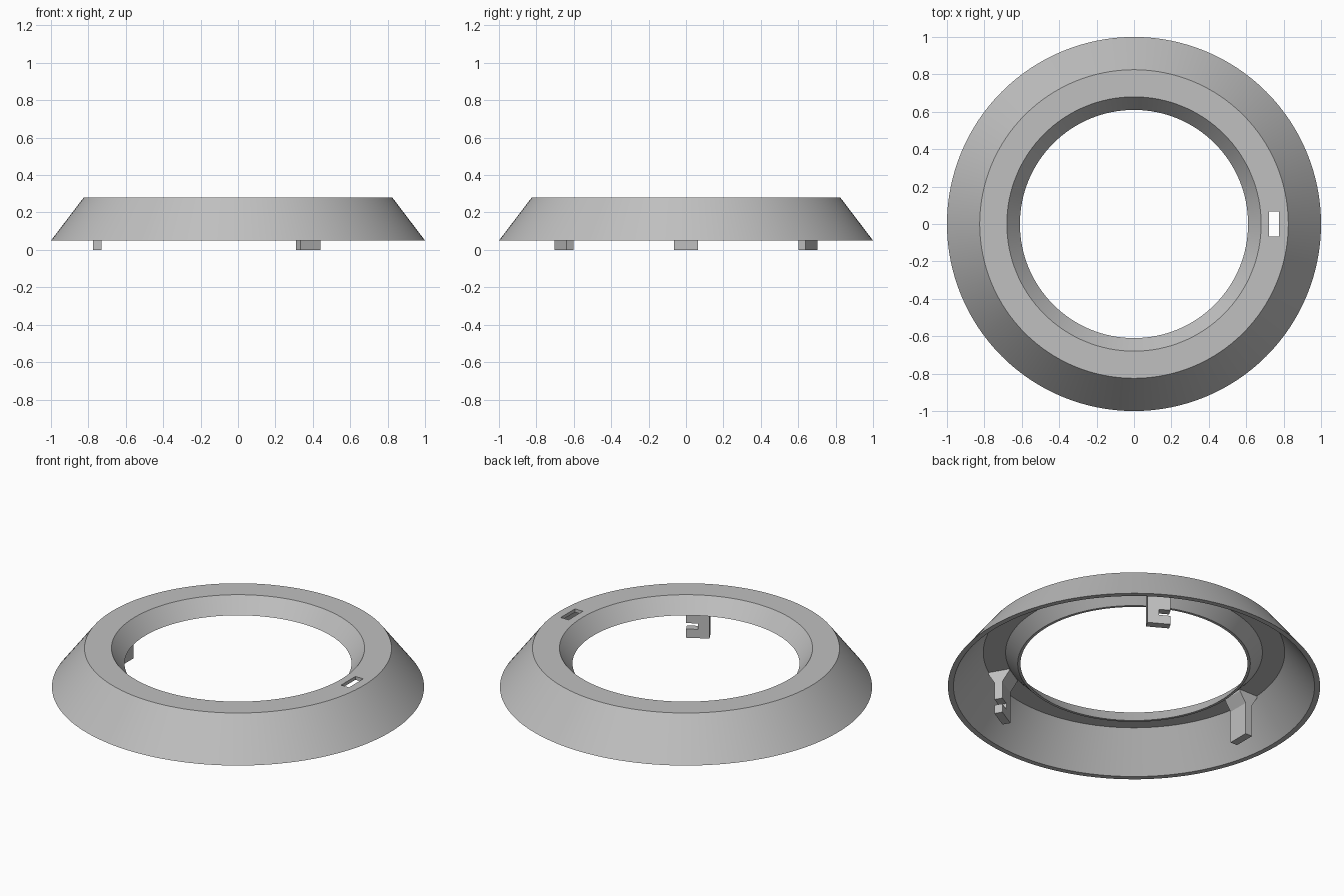
import bpy
import bmesh
from math import cos, sin, tau, radians
from mathutils import Matrix

SEGMENTS = 128

cube = bpy.data.objects.get("Cube")
if cube:
    bpy.data.objects.remove(cube, do_unlink=True)

grey = bpy.data.materials.new("light grey")
grey.use_nodes = True
colour = (0.53, 0.53, 0.53, 1)
grey.diffuse_color = colour
grey.node_tree.nodes["Principled BSDF"].inputs["Base Color"].default_value = colour


def make_object(name, bm):
    bmesh.ops.recalc_face_normals(bm, faces=bm.faces)
    mesh = bpy.data.meshes.new(name)
    bm.to_mesh(mesh)
    bm.free()
    mesh.materials.append(grey)
    obj = bpy.data.objects.new(name, mesh)
    bpy.context.collection.objects.link(obj)
    return obj


def lathe(name, profile):
    """Revolve a closed (radius, z) profile around the z axis."""
    bm = bmesh.new()
    rings = []
    for i in range(SEGMENTS):
        a = tau * i / SEGMENTS
        rings.append([bm.verts.new((r * cos(a), r * sin(a), z)) for r, z in profile])
    n = len(profile)
    for i in range(SEGMENTS):
        here, after = rings[i], rings[(i + 1) % SEGMENTS]
        for j in range(n):
            k = (j + 1) % n
            bm.faces.new((here[j], after[j], after[k], here[k]))
    return make_object(name, bm)


def prism(name, profile, y0, y1, angle):
    """Extrude an (x, z) profile along y, then turn it about the z axis."""
    bm = bmesh.new()
    base = bm.faces.new([bm.verts.new((x, y0, z)) for x, z in profile])
    moved = bmesh.ops.extrude_face_region(bm, geom=[base])["geom"]
    verts = [v for v in moved if isinstance(v, bmesh.types.BMVert)]
    bmesh.ops.translate(bm, vec=(0, y1 - y0, 0), verts=verts)
    bm.transform(Matrix.Rotation(radians(angle), 4, 'Z'))
    return make_object(name, bm)


def box_profile(x0, x1, z0, z1):
    return [(x0, z0), (x1, z0), (x1, z1), (x0, z1)]


def activate(obj):
    bpy.ops.object.select_all(action='DESELECT')
    obj.select_set(True)
    bpy.context.view_layer.objects.active = obj


def cut(obj, cutter):
    cutter.hide_render = True
    mod = obj.modifiers.new("cut", 'BOOLEAN')
    mod.operation = 'DIFFERENCE'
    mod.solver = 'EXACT'
    mod.object = cutter
    activate(obj)
    bpy.ops.object.modifier_apply(modifier=mod.name)
    bpy.data.objects.remove(cutter, do_unlink=True)


# Thin ring shell: sloped outer wall, flat top, short sloped inner lip
ring = lathe("trim_ring", [
    (1.0, 0.05), (0.825, 0.28), (0.68, 0.28), (0.61, 0.19),
    (0.625, 0.19), (0.69, 0.26), (0.81, 0.26), (0.97, 0.05),
])

# Three slots through the flat top
for angle in (0, 120, 240):
    cut(ring, prism("slot_cutter", box_profile(0.723, 0.775, 0.22, 0.34),
                    -0.067, 0.067, angle))
activate(ring)
bpy.ops.object.shade_smooth_by_angle(angle=radians(30))

# Three hooked clips below the top, flared where they join it
clip_profile = [(0.73, 0), (0.775, 0), (0.775, 0.19), (0.81, 0.25), (0.81, 0.265),
                (0.69, 0.265), (0.69, 0.25), (0.73, 0.19)]
for number, angle in enumerate((60, 180, 300), 1):
    clip = prism(f"clip_{number}", clip_profile, -0.063, 0.063, angle)
    cut(clip, prism("notch_cutter", box_profile(0.6, 0.9, 0.052, 0.087),
                    0.0, 0.1, angle))
